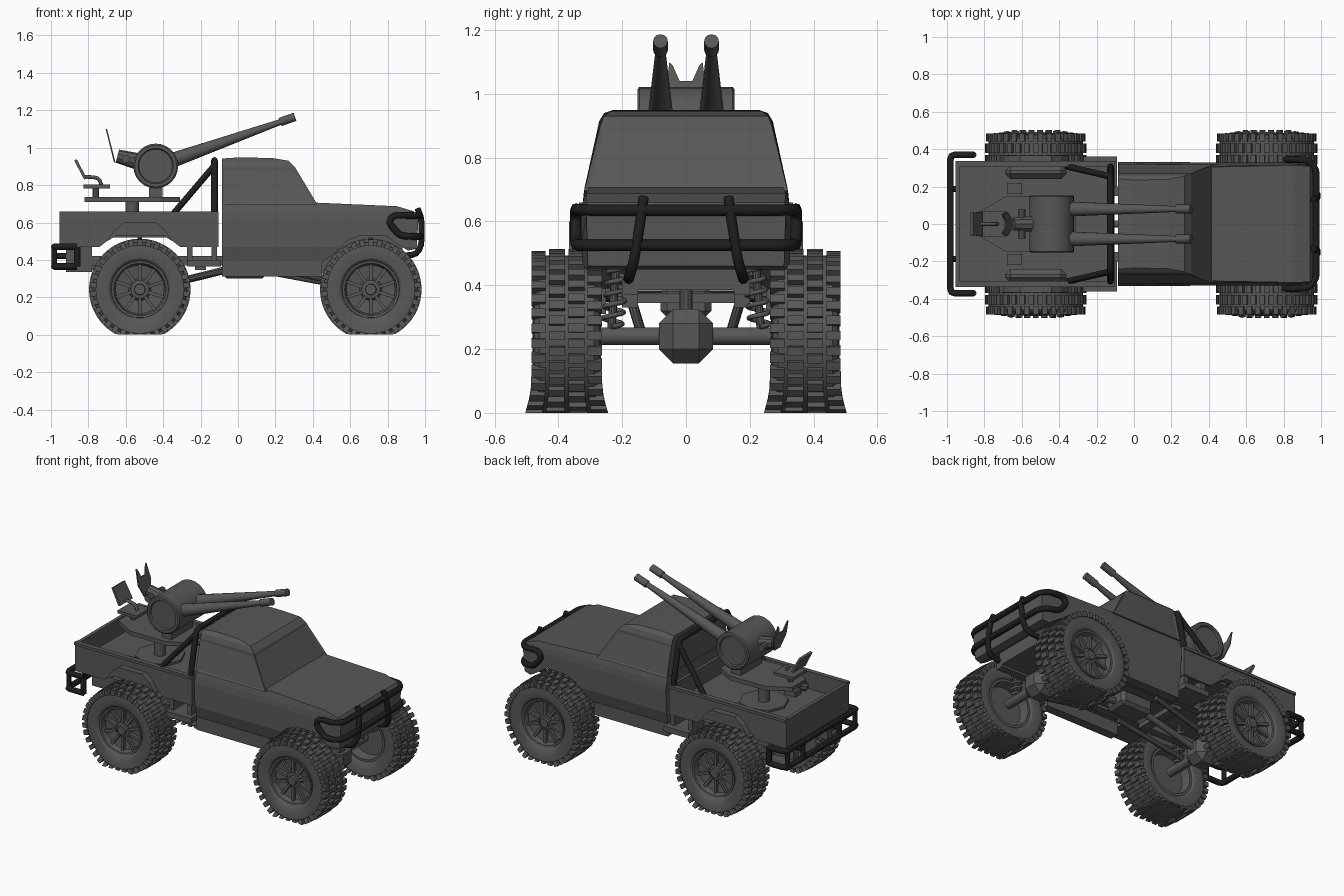
import bpy, bmesh, math
from mathutils import Vector, Matrix

if "Cube" in bpy.data.objects:
    bpy.data.objects.remove(bpy.data.objects["Cube"])

def material(name, c):
    m = bpy.data.materials.new(name)
    m.diffuse_color = (*c, 1)
    m.use_nodes = True
    m.node_tree.nodes["Principled BSDF"].inputs["Base Color"].default_value = m.diffuse_color
    return m
GREY = material("dark grey", (0.100, 0.096, 0.093))
BLACK = material("black", (0.013, 0.013, 0.013))

def finish(name, bm, mat=GREY, smooth=None):
    bmesh.ops.recalc_face_normals(bm, faces=bm.faces[:])
    me = bpy.data.meshes.new(name)
    bm.to_mesh(me); bm.free()
    me.materials.append(mat)
    if smooth:
        me.polygons.foreach_set("use_smooth", [True] * len(me.polygons))
        me.set_sharp_from_angle(angle=math.radians(smooth))
    ob = bpy.data.objects.new(name, me)
    bpy.context.collection.objects.link(ob)
    return ob

def add_box(bm, lo, hi, mtx=Matrix()):
    c = [(a + b) / 2 for a, b in zip(lo, hi)]
    d = [abs(b - a) for a, b in zip(lo, hi)]
    m = mtx @ Matrix.Translation(c) @ Matrix.Diagonal((*d, 1))
    return bmesh.ops.create_cube(bm, size=1, matrix=m)["verts"]

def box(name, lo, hi, bevel=0):
    bm = bmesh.new()
    add_box(bm, lo, hi)
    if bevel:
        bmesh.ops.bevel(bm, geom=bm.edges[:], offset=bevel, segments=1, affect='EDGES')
    return finish(name, bm)

def box2(name, lo, hi, bevel=0):          # box on both sides
    for s in (1, -1):
        box(name, (lo[0], lo[1] * s, lo[2]), (hi[0], hi[1] * s, hi[2]), bevel)

def add_cyl(bm, p, q, r0, r1, n):
    p, q = Vector(p), Vector(q)
    m = Matrix.Translation((p + q) / 2) @ (q - p).to_track_quat('Z', 'Y').to_matrix().to_4x4()
    bmesh.ops.create_cone(bm, cap_ends=True, segments=n, radius1=r0, radius2=r1,
                          depth=(q - p).length, matrix=m)

def cyl(name, p, q, r0, r1=None, n=16, mat=GREY):
    bm = bmesh.new()
    add_cyl(bm, p, q, r0, r0 if r1 is None else r1, n)
    return finish(name, bm, mat, 35)

def extrude(name, pts, vec, mat=GREY):
    bm = bmesh.new()
    f = bm.faces.new([bm.verts.new(p) for p in pts])
    g = bmesh.ops.extrude_face_region(bm, geom=[f], use_keep_orig=True)["geom"]
    bmesh.ops.translate(bm, vec=vec, verts=[v for v in g if isinstance(v, bmesh.types.BMVert)])
    return finish(name, bm, mat)

def lathe(bm, prof, n):                    # spin (radius, y) profile about y
    rings = [[bm.verts.new((r * math.cos(2 * math.pi * i / n), y, r * math.sin(2 * math.pi * i / n)))
              for i in range(n)] for r, y in prof]
    for a, b in zip(rings, rings[1:]):
        for i in range(n):
            bm.faces.new((a[i], a[(i + 1) % n], b[(i + 1) % n], b[i]))
    bmesh.ops.remove_doubles(bm, verts=bm.verts[:], dist=1e-5)

def tube(name, pts, r, cyclic=False, fillet=0.025, mat=BLACK):
    pts = [Vector(p) for p in pts]
    out, n = [], len(pts)
    for i, p in enumerate(pts):
        if not cyclic and i in (0, n - 1):
            out.append(p); continue
        a, b = pts[i - 1] - p, pts[(i + 1) % n] - p
        a, b = (v.normalized() * min(fillet, v.length * 0.45) for v in (a, b))
        out += [p + a, p + (a + b) * 0.25, p + b]
    cu = bpy.data.curves.new(name, 'CURVE')
    cu.dimensions, cu.bevel_depth, cu.bevel_resolution, cu.use_fill_caps = '3D', r, 2, True
    sp = cu.splines.new('POLY')
    sp.points.add(len(out) - 1)
    for q, p in zip(sp.points, out):
        q.co = (*p, 1)
    sp.use_cyclic_u = cyclic
    cu.materials.append(mat)
    ob = bpy.data.objects.new(name, cu)
    bpy.context.collection.objects.link(ob)
    bpy.ops.object.select_all(action='DESELECT')
    ob.select_set(True)
    bpy.context.view_layer.objects.active = ob
    bpy.ops.object.convert(target='MESH')

def mirror_loop(half):
    return half + [(x, -y, z) for x, y, z in reversed(half)]

def shell(name, prof, widths, window=None):  # side profile whose half width follows height
    bm = bmesh.new()
    f = bm.faces.new([bm.verts.new((x, -1, z)) for x, z in prof])
    g = bmesh.ops.extrude_face_region(bm, geom=[f], use_keep_orig=True)["geom"]
    bmesh.ops.translate(bm, vec=(0, 2, 0), verts=[v for v in g if isinstance(v, bmesh.types.BMVert)])
    for z, _ in widths[1:-1]:
        bmesh.ops.bisect_plane(bm, geom=bm.verts[:] + bm.edges[:] + bm.faces[:],
                               plane_co=(0, 0, z), plane_no=(0, 0, 1))
    for v in bm.verts:
        z = min(max(v.co.z, widths[0][0]), widths[-1][0])
        for (z0, w0), (z1, w1) in zip(widths, widths[1:]):
            if z0 <= z <= z1 + 1e-6:
                w = w0 + (w1 - w0) * (z - z0) / (z1 - z0)
        v.co.y = math.copysign(w * (1 - max(0, v.co.x - 0.88) * 0.7), v.co.y)
    bmesh.ops.recalc_face_normals(bm, faces=bm.faces[:])
    if window:
        fs = [f for f in bm.faces if window[0] < f.calc_center_median().z < window[1] and abs(f.normal.z) < 0.9]
        bmesh.ops.inset_individual(bm, faces=fs, thickness=0.018, depth=-0.004)
    return finish(name, bm)

# Cab, hood and front fenders
shell("body", [(-.085, .39), (.45, .39), (.5, .42), (.58, .5), (.65, .53), (.79, .53), (.86, .48),
               (.91, .45), (.955, .46), (.965, .62), (.94, .66), (.85, .687), (.42, .706), (-.085, .706)],
      [(.39, .305), (.47, .325), (.62, .332), (.66, .324), (.706, .305)])
shell("cabin", [(-.085, .695), (-.085, .942), (.0, .948), (.18, .945), (.27, .93), (.305, .895), (.425, .695)],
      [(.695, .319), (.895, .27), (.927, .259), (.948, .235)], (.75, .85))
box2("rocker_panel", (-.085, .25, .31), (.45, .31, .395))
box("engine_bay", (.48, -.175, .385), (.88, .175, .54))

# Cargo bed
for s in (1, -1):
    extrude("bed_side", [(x, .31 * s, z) for x, z in [(-.95, .47), (-.74, .47), (-.65, .54), (-.4, .54),
            (-.31, .47), (-.105, .47), (-.105, .65), (-.95, .65)]], (0, .018 * s, 0))
    extrude("bed_flare", [(x, .325 * s, z) for x, z in [(-.7, .5), (-.66, .56), (-.61, .6), (-.44, .6),
            (-.39, .56), (-.35, .5), (-.4, .53), (-.65, .53)]], (0, .042 * s, 0))
box2("bed_rail", (-.955, .305, .642), (-.105, .336, .66))
box2("wheel_well", (-.69, .24, .53), (-.36, .315, .61), .03)
box("bed_floor", (-.95, -.315, .52), (-.105, .315, .545))
box("tailgate", (-.955, -.325, .47), (-.932, .325, .655))
box("headboard", (-.125, -.325, .47), (-.105, .325, .66))

# Chassis frame
box2("frame_rail", (-.92, .15, .37), (.88, .2, .42))
box2("frame_end", (-.92, .15, .335), (-.78, .2, .475))
box2("frame_front", (.3, .15, .33), (.5, .2, .385))
for x in (-.75, -.2, .4):
    box("cross_member", (x - .03, -.16, .345), (x + .03, .16, .375))
box2("side_step", (-.27, .2, .365), (-.09, .36, .4))
for x in (-.26, -.13):
    box2("step_bracket", (x - .012, .2, .39), (x + .018, .32, .48))
box("gearbox", (-.08, -.08, .3), (.15, .08, .4), .02)

# Wheels: treaded tyre with flattened foot, spoked rim
def wheel(cx, s):
    bm = bmesh.new()
    half = [(.15, .085), (.165, .1), (.2, .107), (.236, .102), (.252, .085)]
    lathe(bm, half + [(r, -y) for r, y in reversed(half)] + half[:1], 48)
    for i in range(34):
        for k, (y0, y1, r0, r1) in enumerate([(-.111, -.066, .232, .266), (-.056, -.006, .24, .271),
                                              (.006, .056, .24, .271), (.066, .111, .232, .266)]):
            m = Matrix.Rotation(2 * math.pi * (i + (k % 2) * .5) / 34, 4, 'Y')
            add_box(bm, (-.014, y0, r0), (.014, y1, r1), m)
    for v in bm.verts:
        t = min(max((-.14 - v.co.z) / .1, 0), 1)
        v.co.y *= 1 + .17 * t * t
        v.co.z = max(v.co.z, -.242)
    tyre = finish("tyre", bm, GREY, 30)
    bm = bmesh.new()
    lathe(bm, [(.155, .08), (.152, .094), (.14, .092), (.13, .06), (.06, .05), (.05, .065), (.03, .068),
               (.028, .085), (0, .085)], 30)
    lathe(bm, [(.155, .085), (.155, -.09), (.14, -.09), (.13, -.03), (0, -.03)], 30)
    for i in range(10):
        add_box(bm, (-.009, .045, .045), (.009, .075, .135), Matrix.Rotation(math.pi * i / 5, 4, 'Y'))
    for v in bm.verts:
        v.co.y *= s
    rim = finish("wheel_rim", bm, GREY, 30)
    tyre.location = rim.location = (cx, .374 * s, .242)

# Axles, links, springs
for cx, d in ((-.525, 1), (.71, -1)):
    for s in (1, -1):
        wheel(cx, s)
        cyl("suspension_link", (cx + .04 * d, .14 * s, .25), (cx + .5 * d, .17 * s, .35), .016, n=10)
        cyl("shock_absorber", (cx, .235 * s, .25), (cx, .215 * s, .52), .013, n=10)
        tube("coil_spring", [(cx + .032 * math.cos(a * math.pi / 4), s * (.232 - a * .0005) +
             .032 * math.sin(a * math.pi / 4), .27 + a * .0045) for a in range(45)], .008, fillet=.004, mat=GREY)
    cyl("axle", (cx, -.3, .24), (cx, .3, .24), .028)
    box("differential", (cx - .085, -.085, .155), (cx + .085, .085, .325), .045)
    cyl("drive_shaft", (cx + .07 * d, 0, .25), (.03 - .08 * d, 0, .35), .02, n=12)
    cyl("axle_mount", (cx, 0, .3), (cx, 0, .4), .02, n=10)

# Black bars: front guard, rear bumper, roll bar
tube("front_guard", mirror_loop([(.975, .29, .635), (.935, .342, .637), (.83, .345, .64), (.805, .345, .6),
     (.865, .345, .53), (.935, .342, .525), (.975, .29, .525)]), .018, True)
tube("rear_bumper_upper", [(-.86, .37, .47), (-.982, .37, .47), (-.982, -.37, .47), (-.86, -.37, .47)], .018)
tube("rear_bumper_lower", [(-.86, .37, .365), (-.982, .37, .365), (-.982, -.37, .365), (-.86, -.37, .365)], .018)
tube("roll_hoop", mirror_loop([(-.126, .305, .55), (-.126, .305, .68), (-.126, .25, .932)]), .018)
for s in (1, -1):
    tube("guard_upright", [(.96, .133 * s, .675), (.981, .14 * s, .62), (.981, .162 * s, .48),
                           (.955, .176 * s, .43), (.87, .18 * s, .42)], .017)
    tube("bumper_side", [(-.86, .37 * s, .365), (-.86, .37 * s, .47)], .018)
    for y in (.35, .19):
        tube("bumper_upright", [(-.982, y * s, .365), (-.982, y * s, .47)], .015)
    tube("bumper_mount", [(-.982, .19 * s, .42), (-.9, .18 * s, .42)], .016)
    tube("roll_brace", [(-.13, .255 * s, .9), (-.36, .308 * s, .63)], .017)

# Gun mount: pedestal, turntable, drum, twin barrels
cyl("pedestal", (-.565, 0, .54), (-.565, 0, .72), .036)
cyl("pedestal_foot", (-.565, 0, .54), (-.565, 0, .56), .15, n=8)
half = [(-.82, .07, .71), (-.68, .15, .71), (-.42, .15, .71), (-.31, .09, .71)]
extrude("turntable", mirror_loop(half), (0, 0, .027))
box("drum_support", (-.475, -.11, .735), (-.405, .11, .81))
bm = bmesh.new()
ends = [(0, .142), (.09, .142), (.095, .152), (.112, .152), (.12, .146)]
lathe(bm, ends + [(r, -y) for r, y in reversed(ends)], 24)
finish("gun_drum", bm, GREY, 30).location = (-.44, 0, .902)
for s in (1, -1):
    y = .08 * s
    cyl("gun_barrel", (-.4, y, .915), (.24, y, 1.142), .042, .015)
    cyl("muzzle", (.225, y, 1.137), (.305, y, 1.165), .023, n=12)
cyl("breech", (-.645, 0, .955), (-.53, 0, .925), .036, .045, 10)
cyl("breech_bar", (-.6, -.08, .94), (-.6, .08, .94), .022, n=10)
half = [(.03, .92), (.065, 1.0), (.052, 1.1), (.042, 1.09), (.02, 1.04)]
extrude("sight_plate", [(-.655 - (z - .92) * .25, y, z) for y, z in half + [(-y, z) for y, z in half[::-1]]],
        (-.008, 0, 0))

# Gunner seat
cyl("seat_post", (-.76, 0, .73), (-.76, 0, .79), .018, n=10)
box("seat_pan", (-.825, -.07, .783), (-.685, .07, .802))
extrude("seat_back", [(-.808, -.065, .835), (-.808, .065, .835), (-.862, .06, .938), (-.862, -.06, .938)],
        (-.014, 0, -.006))
tube("seat_bracket", [(-.73, 0, .8), (-.745, 0, .84), (-.82, 0, .845)], .01, mat=GREY)
box2("foot_box", (-.68, .16, .545), (-.6, .22, .58))
